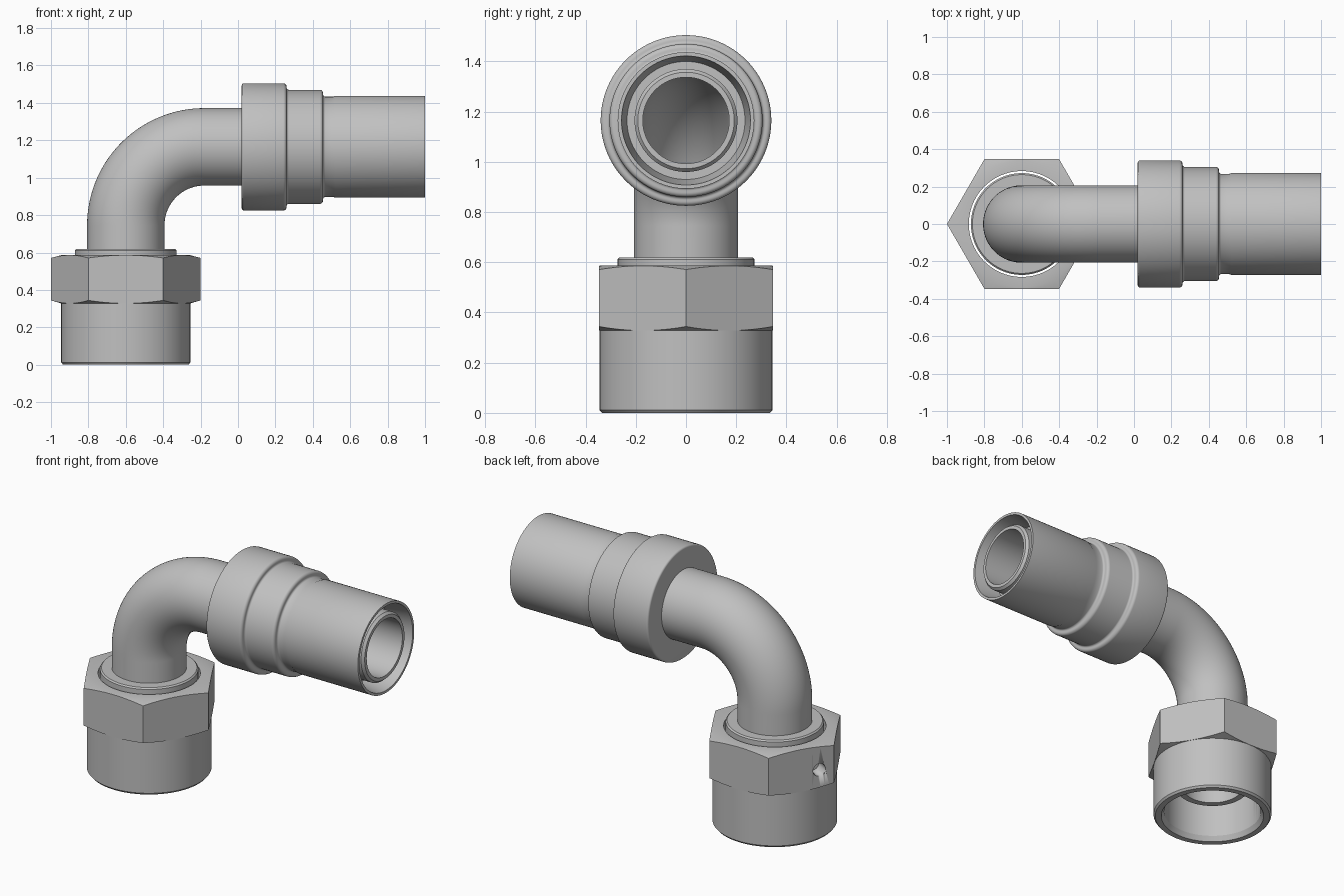
import bpy, bmesh, math
from mathutils import Vector, Matrix

if "Cube" in bpy.data.objects:
    bpy.data.objects.remove(bpy.data.objects["Cube"])

SEG = 96
PX, AZ = -0.6, 1.165          # vertical pipe axis x, horizontal pipe axis z
R_OUT, R_IN, BEND = 0.207, 0.172, 0.42

steel = bpy.data.materials.new("grey steel")
steel.diffuse_color = (0.53, 0.53, 0.53, 1)
steel.use_nodes = True
steel.node_tree.nodes["Principled BSDF"].inputs["Base Color"].default_value = steel.diffuse_color


def finish(name, bm, smooth=25):
    bmesh.ops.recalc_face_normals(bm, faces=bm.faces)
    me = bpy.data.meshes.new(name)
    bm.to_mesh(me)
    bm.free()
    ob = bpy.data.objects.new(name, me)
    bpy.context.collection.objects.link(ob)
    me.materials.append(steel)
    bpy.ops.object.select_all(action='DESELECT')
    bpy.context.view_layer.objects.active = ob
    ob.select_set(True)
    bpy.ops.object.shade_smooth_by_angle(angle=math.radians(smooth))
    return ob


def skin(rings):
    """Join rings of points into one closed skin (last ring joins the first)."""
    bm = bmesh.new()
    vs = [[bm.verts.new(p) for p in ring] for ring in rings]
    for a, b in zip(vs, vs[1:] + vs[:1]):
        for j in range(SEG):
            k = (j + 1) % SEG
            bm.faces.new((a[j], a[k], b[k], b[j]))
    return bm


def lathe(profile, matrix):
    """Turn a closed (radius, height) profile; radius may be a function of angle
    returning (radius, height)."""
    rings = []
    for p in profile:
        ring = []
        for j in range(SEG):
            t = 2 * math.pi * j / SEG
            r, h = p(t) if callable(p) else p
            ring.append(matrix @ Vector((r * math.cos(t), r * math.sin(t), h)))
        rings.append(ring)
    return skin(rings)


def arc(cr, ch, rad, a0, a1, n=5):
    """Fillet points in a profile, angles in degrees."""
    return [(cr + rad * math.cos(math.radians(a0 + (a1 - a0) * i / n)),
             ch + rad * math.sin(math.radians(a0 + (a1 - a0) * i / n))) for i in range(n + 1)]


# hex part of the nut: radius follows the flats, chamfer lowers the corners
def hex_r(t):
    return 0.3464 / math.cos((t % (math.pi / 3)) - math.pi / 6)


def hex_low(t):
    return hex_r(t), 0.328 + 0.30 * (hex_r(t) - 0.3464)


def hex_high(t):
    return hex_r(t), 0.586 - 0.28 * (hex_r(t) - 0.3464)


upright = Matrix.Translation((PX, 0, 0))
nut = finish("hex_nut", lathe([
    (0.30, 0.0), (0.335, 0.0), (0.345, 0.012), (0.345, 0.328), hex_low, hex_high,
    (0.340, 0.587), (0.283, 0.587), (0.283, 0.03)], upright))

# small drilled hole in one nut flat
bm = bmesh.new()
n = Vector((math.cos(math.radians(150)), math.sin(math.radians(150)), 0))
side = Vector((-n.y, n.x, 0))
rot = n.to_track_quat('Z', 'Y').to_matrix().to_4x4()
bmesh.ops.create_cone(bm, cap_ends=True, segments=32, radius1=0.038, radius2=0.038, depth=0.2,
                      matrix=Matrix.Translation(Vector((PX, 0, 0.44)) + n * 0.36 + side * 0.11) @ rot)
drill = finish("hole_cutter", bm)
drill.hide_render = True
drill.hide_viewport = False
drill.display_type = 'WIRE'
mod = nut.modifiers.new("hole", 'BOOLEAN')
mod.operation = 'DIFFERENCE'
mod.solver = 'EXACT'
mod.object = drill
bpy.context.view_layer.objects.active = nut
bpy.ops.object.modifier_apply(modifier=mod.name)
bpy.data.objects.remove(drill)

# collar holding the nut, with a coned seat below
finish("pipe_collar", lathe([
    (0.20, 0.62), (0.264, 0.62), (0.272, 0.612), (0.272, 0.26), (0.21, 0.19),
    (R_IN, 0.19), (R_IN, 0.25), (0.20, 0.25)], upright))

# hollow elbow pipe: straight, quarter bend, straight
path = [(PX, 0.24, 0)]
for i in range(33):
    a = math.pi / 2 * i / 32
    path.append((PX + BEND - BEND * math.cos(a), AZ - BEND + BEND * math.sin(a), a))
path.append((0.45, AZ, math.pi / 2))


def pipe_ring(x, z, a, r):
    return [(x + r * math.cos(t) * math.cos(a), r * math.sin(t), z - r * math.cos(t) * math.sin(a))
            for t in (2 * math.pi * j / SEG for j in range(SEG))]


finish("elbow_pipe", skin([pipe_ring(*p, R_OUT) for p in path]
                          + [pipe_ring(*p, R_IN) for p in reversed(path)]))

# stepped sleeve with rounded shoulders, open recess at its end
along = Matrix.Translation((0, 0, AZ)) @ Matrix.Rotation(math.pi / 2, 4, 'Y')
finish("stepped_sleeve", lathe(
    [(0.20, 0.02)] + arc(0.328, 0.032, 0.012, -90, 0) + arc(0.322, 0.242, 0.018, 0, 90)
    + arc(0.317, 0.272, 0.012, 270, 180) + arc(0.287, 0.437, 0.018, 0, 90)
    + arc(0.280, 0.467, 0.012, 270, 180)
    + [(0.268, 0.51), (0.272, 0.52), (0.272, 1.0), (0.257, 1.0), (0.235, 0.85), (0.20, 0.85)], along))

# inner tube inside the sleeve end
finish("inner_tube", lathe([
    (0.205, 0.44), (0.205, 0.975), (0.192, 0.99), (R_IN, 0.99), (R_IN, 0.44)], along))
